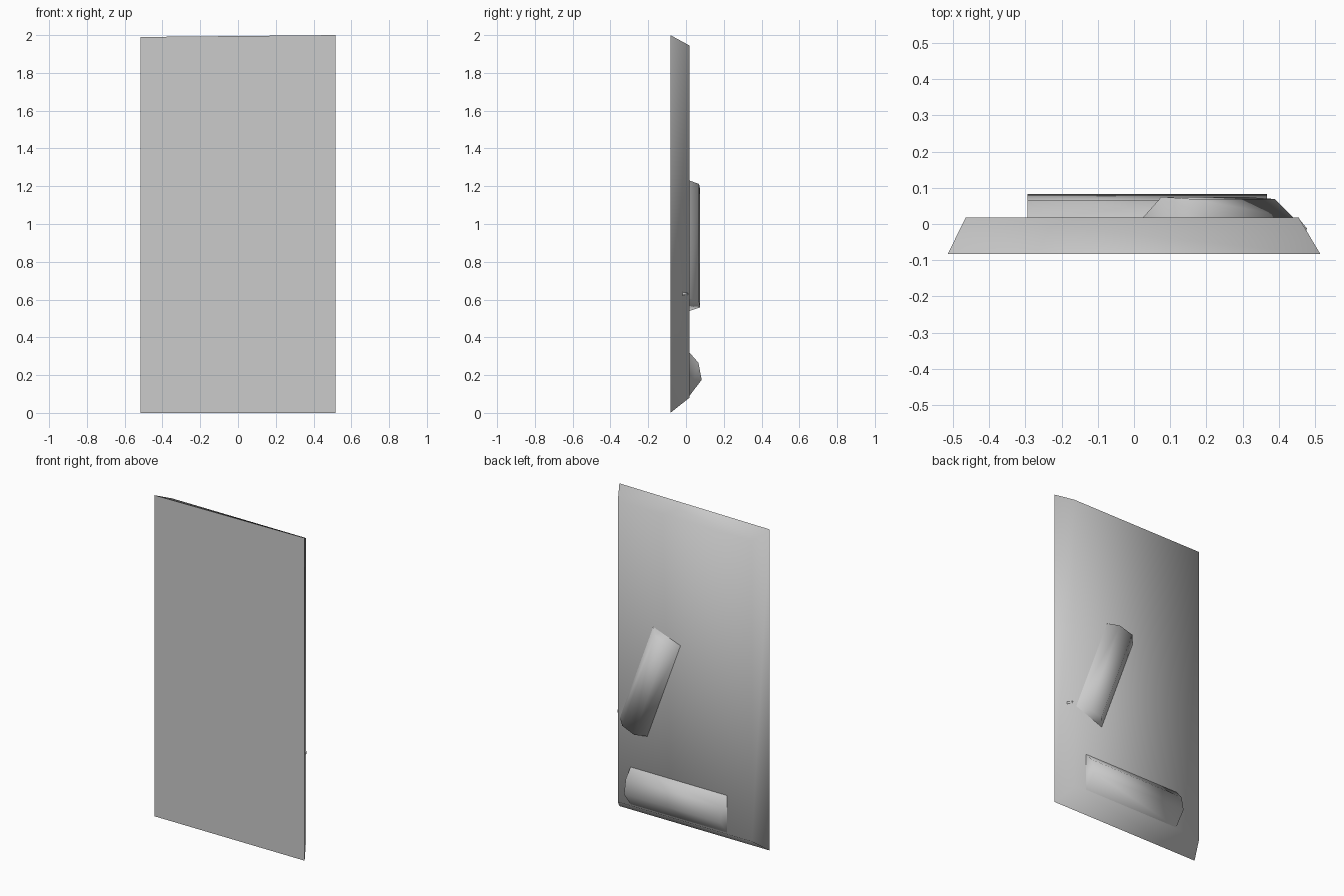
import bpy
import bmesh
from mathutils import Vector

cube = bpy.data.objects.get("Cube")
if cube:
    bpy.data.objects.remove(cube)

grey = bpy.data.materials.new("plain_grey")
grey.use_nodes = True
colour = (0.6, 0.6, 0.6, 1)
grey.diffuse_color = colour
grey.node_tree.nodes["Principled BSDF"].inputs["Base Color"].default_value = colour


def frustum(name, base, top):
    """Join two four-cornered outlines; only the base rim stays sharp."""
    bm = bmesh.new()
    low = [bm.verts.new(p) for p in base]
    high = [bm.verts.new(p) for p in top]
    base_face = bm.faces.new(low)
    bm.faces.new(high)
    for i in range(4):
        j = (i + 1) % 4
        bm.faces.new((low[i], low[j], high[j], high[i]))
    bmesh.ops.recalc_face_normals(bm, faces=bm.faces)
    for face in bm.faces:
        face.smooth = True
    for edge in base_face.edges:
        edge.smooth = False
    mesh = bpy.data.meshes.new(name)
    bm.to_mesh(mesh)
    bm.free()
    mesh.materials.append(grey)
    obj = bpy.data.objects.new(name, mesh)
    bpy.context.collection.objects.link(obj)
    return obj


def outline(points, y):
    return [(x, y, z) for x, z in points]


BACK = 0.018

# Main slab: large front face, sloped rim, smaller back face
frustum("slab",
        outline([(-0.515, 0), (0.515, 0), (0.515, 2), (-0.515, 1.99)], -0.083),
        outline([(-0.465, 0.08), (0.455, 0.08), (0.455, 1.945), (-0.465, 1.945)], BACK))

# Low horizontal bar with sloped long sides and upright ends
x0, x1 = -0.295, 0.367
frustum("lower_bar",
        outline([(x0, 0.09), (x1, 0.09), (x1, 0.32), (x0, 0.32)], BACK),
        [(x0, 0.083, 0.175), (x1, 0.083, 0.175), (x1, 0.066, 0.265), (x0, 0.066, 0.265)])

# Slanted bar, laid out along its own length and width
corner = Vector((0.025, BACK, 1.163))
along = Vector((0.228, 0, -0.623))
across = Vector((0.187, 0, 0.067))
base = [corner, corner + along, corner + along + across, corner + across]
inset = across * 0.27
lift_inner, lift_outer = Vector((0, 0.057, 0)), Vector((0, 0.051, 0))
top = [base[0] + inset + lift_inner, base[1] + inset + lift_inner,
       base[2] - inset + lift_outer, base[3] - inset + lift_outer]
frustum("slanted_bar", base, top)

# Tiny chip on the sloped side rim
frustum("rim_chip",
        outline([(0.455, 0.62), (0.476, 0.62), (0.476, 0.64), (0.455, 0.64)], -0.02),
        [(0.455, 0.016, 0.625), (0.478, -0.012, 0.625), (0.478, -0.012, 0.635), (0.455, 0.016, 0.635)])
